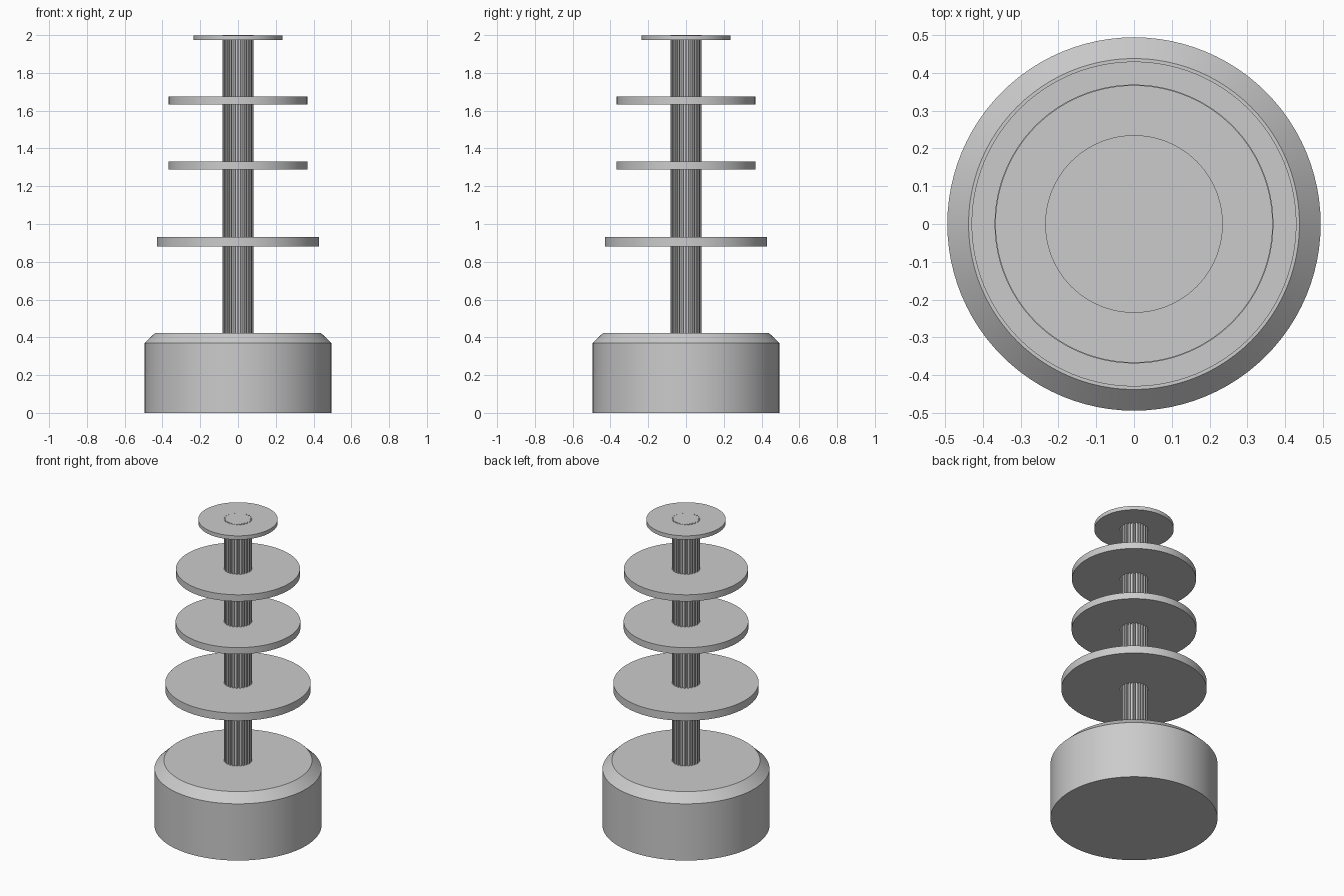
import bpy, bmesh
from math import sin, cos, pi

if "Cube" in bpy.data.objects:
    bpy.data.objects.remove(bpy.data.objects["Cube"])

SIDES = 96


def new_object(name, bm):
    bmesh.ops.recalc_face_normals(bm, faces=bm.faces)
    mesh = bpy.data.meshes.new(name)
    bm.to_mesh(mesh)
    bm.free()
    obj = bpy.data.objects.new(name, mesh)
    bpy.context.collection.objects.link(obj)
    return obj


def loft(name, rings):
    """Join stacked rings of points with quads and cap both ends."""
    bm = bmesh.new()
    loops = [[bm.verts.new(p) for p in ring] for ring in rings]
    n = len(loops[0])
    for a, b in zip(loops, loops[1:]):
        for i in range(n):
            j = (i + 1) % n
            bm.faces.new((a[i], a[j], b[j], b[i]))
    bm.faces.new(loops[0][::-1])
    bm.faces.new(loops[-1])
    return new_object(name, bm)


def circle(r, z):
    return [(r * cos(2 * pi * i / SIDES), r * sin(2 * pi * i / SIDES), z)
            for i in range(SIDES)]


def fluted(r_out, r_in, z, ribs):
    pts = []
    for i in range(ribs):
        for frac, r in ((-0.24, r_out), (0.24, r_out), (0.3, r_in), (0.7, r_in)):
            a = 2 * pi * (i + frac) / ribs
            pts.append((r * cos(a), r * sin(a), z))
    return pts


def smooth(obj):
    bpy.ops.object.select_all(action='DESELECT')
    obj.select_set(True)
    bpy.context.view_layer.objects.active = obj
    bpy.ops.object.shade_smooth_by_angle(angle=0.5)


# heavy round base with chamfered top edge
smooth(loft("base", [circle(0.494, 0), circle(0.494, 0.37), circle(0.438, 0.424)]))

# fluted central shaft
loft("fluted_shaft", [fluted(0.083, 0.073, z, 24) for z in (0.40, 2.0)])

# stacked discs: name, radius, bottom, top
for name, r, z0, z1 in (("lower_disc", 0.430, 0.882, 0.932),
                        ("middle_disc", 0.369, 1.288, 1.331),
                        ("upper_disc", 0.367, 1.632, 1.675),
                        ("top_cap", 0.235, 1.973, 1.998)):
    smooth(loft(name, [circle(r, z0), circle(r, z1)]))
